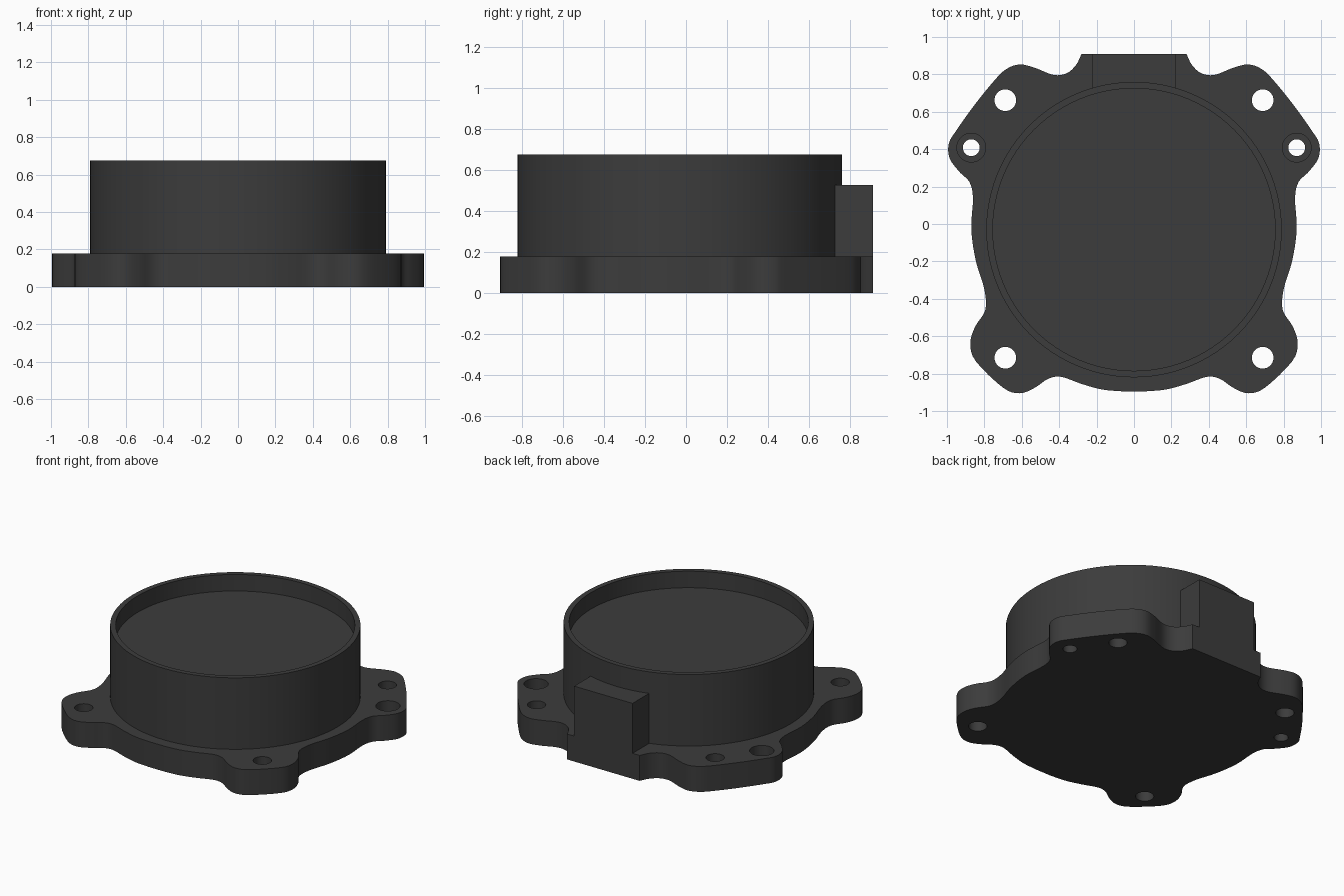
import bpy, bmesh, math
from mathutils import Vector

cube = bpy.data.objects.get("Cube")
if cube:
    bpy.data.objects.remove(cube, do_unlink=True)

BASE_TOP = 0.177
CENTRE_Y = -0.03

dark_grey = bpy.data.materials.new("dark_grey")
dark_grey.use_nodes = True
colour = (0.045, 0.045, 0.045, 1)
dark_grey.diffuse_color = colour
dark_grey.node_tree.nodes["Principled BSDF"].inputs["Base Color"].default_value = colour


def make_object(name, bm):
    """Turn a bmesh into a linked object with the shared material."""
    bmesh.ops.recalc_face_normals(bm, faces=bm.faces)
    mesh = bpy.data.meshes.new(name)
    bm.to_mesh(mesh)
    bm.free()
    mesh.materials.append(dark_grey)
    obj = bpy.data.objects.new(name, mesh)
    bpy.context.collection.objects.link(obj)
    return obj


def activate(obj):
    bpy.ops.object.select_all(action="DESELECT")
    obj.select_set(True)
    bpy.context.view_layer.objects.active = obj


def smooth(obj):
    activate(obj)
    bpy.ops.object.shade_smooth_by_angle(angle=math.radians(30))


def spline(points, steps=4):
    """Smooth curve through the points, kept open at both ends."""
    pts = [Vector(p) for p in points]
    padded = [2 * pts[0] - pts[1]] + pts + [2 * pts[-1] - pts[-2]]
    result = []
    for a, b, c, d in zip(padded, padded[1:], padded[2:], padded[3:]):
        for i in range(steps):
            t = i / steps
            result.append(b + (c - a) * t / 2
                          + (2 * a - 5 * b + 4 * c - d) * t * t / 2
                          + (3 * b - a - 3 * c + d) * t ** 3 / 2)
    return result + [pts[-1]]


def extrude_outline(name, outline, bottom, top):
    bm = bmesh.new()
    face = bm.faces.new([bm.verts.new((x, y, bottom)) for x, y in outline])
    grown = bmesh.ops.extrude_face_region(bm, geom=[face], use_keep_orig=True)
    verts = [g for g in grown["geom"] if isinstance(g, bmesh.types.BMVert)]
    bmesh.ops.translate(bm, verts=verts, vec=(0, 0, top - bottom))
    return make_object(name, bm)


def cut_cylinders(target, name, holes, bottom, top):
    """Cut vertical round holes (x, y, radius), mirrored to both sides."""
    bm = bmesh.new()
    for x, y, radius in holes:
        for side in (-1, 1):
            made = bmesh.ops.create_cone(bm, cap_ends=True, segments=40, radius1=radius,
                                         radius2=radius, depth=top - bottom)
            bmesh.ops.translate(bm, verts=made["verts"],
                                vec=(side * x, y, (top + bottom) / 2))
    cutter = make_object(name, bm)
    cutter.hide_render = True
    activate(target)
    mod = target.modifiers.new(name, "BOOLEAN")
    mod.operation = "DIFFERENCE"
    mod.solver = "EXACT"
    mod.object = cutter
    bpy.ops.object.modifier_apply(modifier=mod.name)
    bpy.data.objects.remove(cutter, do_unlink=True)


# Base flange: one side of the lobed outline, back to front, then mirrored
half = [(0.28, 0.91), (0.31, 0.85), (0.36, 0.806), (0.43, 0.797), (0.53, 0.835),
        (0.61, 0.853), (0.68, 0.83), (0.74, 0.775), (0.85, 0.64), (0.95, 0.5),
        (0.99, 0.43), (0.985, 0.35), (0.93, 0.275), (0.88, 0.225), (0.861, 0.14),
        (0.87, -0.03), (0.845, -0.2), (0.8, -0.35), (0.795, -0.46), (0.85, -0.55),
        (0.875, -0.64), (0.845, -0.735), (0.7, -0.875), (0.61, -0.905),
        (0.53, -0.875), (0.46, -0.828), (0.39, -0.817), (0.28, -0.855),
        (0.17, -0.885), (0.06, -0.895)]
right_side = spline(half)
right_side = [Vector((min(p.x, 1), p.y)) for p in right_side]
left_side = [Vector((-p.x, p.y)) for p in reversed(right_side)]
flange = extrude_outline("base_flange", right_side + left_side, 0, BASE_TOP)

# Mounting holes through the lobes, and wider counterbores on the side pair
cut_cylinders(flange, "mounting_holes",
              [(0.688, 0.662, 0.058), (0.688, -0.715, 0.058), (0.87, 0.408, 0.045)],
              -0.1, 0.3)
cut_cylinders(flange, "counterbores", [(0.87, 0.408, 0.077)], 0.077, 0.3)
smooth(flange)

# Round housing: turned profile with a thin rim around a sunken top
profile = [(0.79, BASE_TOP - 0.01), (0.79, 0.675), (0.755, 0.675), (0.755, 0.56)]
SIDES = 96
bm = bmesh.new()
rings = []
for radius, z in profile:
    angles = [math.tau * i / SIDES for i in range(SIDES)]
    rings.append([bm.verts.new((radius * math.cos(a), CENTRE_Y + radius * math.sin(a), z))
                  for a in angles])
for lower, upper in zip(rings, rings[1:]):
    for i in range(SIDES):
        j = (i + 1) % SIDES
        bm.faces.new((lower[i], lower[j], upper[j], upper[i]))
bm.faces.new(rings[-1])
bm.faces.new(rings[0])
smooth(make_object("round_housing", bm))

# Rectangular connector block on the back of the housing
block = [(-0.225, 0.7), (0.225, 0.7), (0.225, 0.91), (-0.225, 0.91)]
extrude_outline("connector_block", block, BASE_TOP, 0.525)
